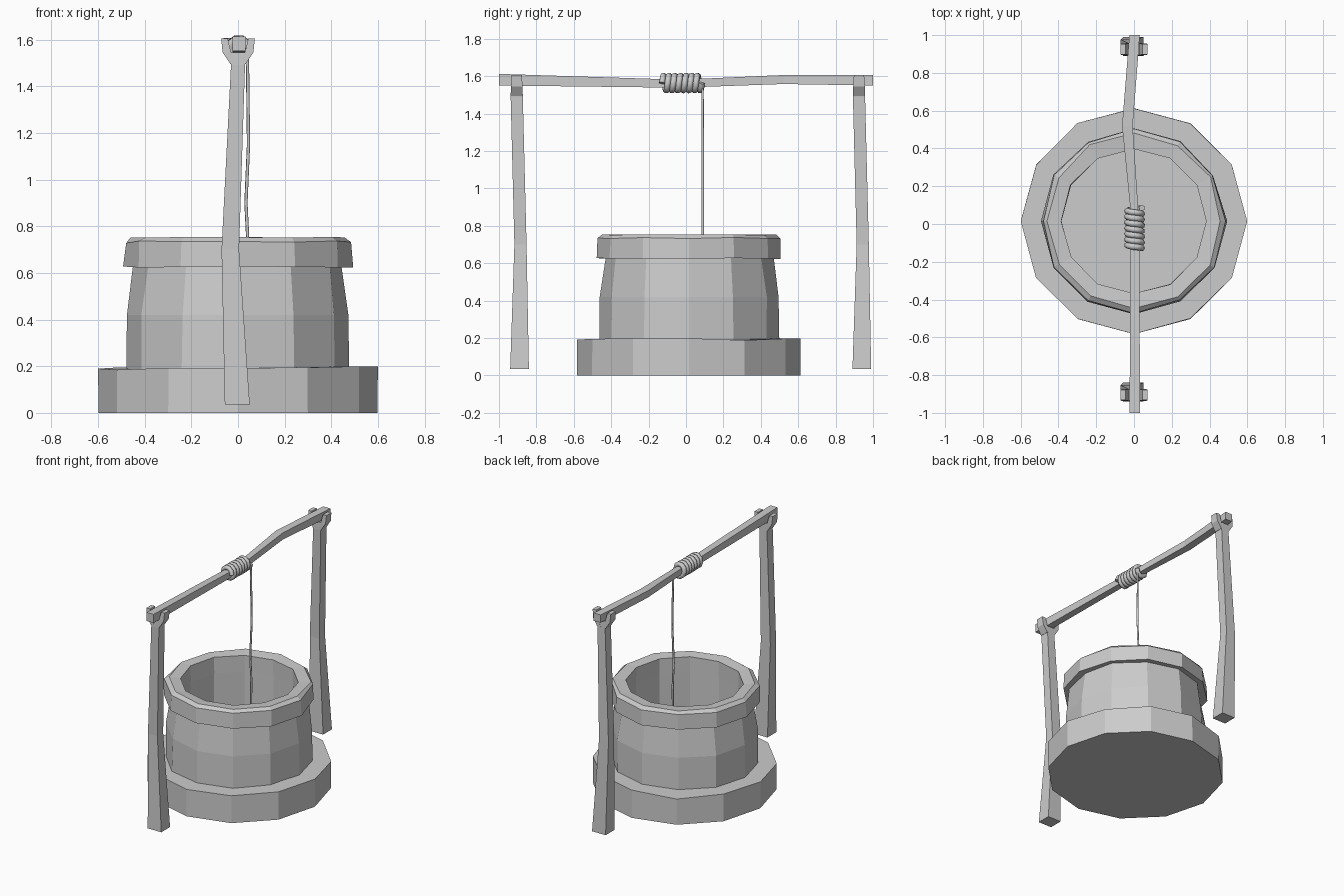
import bpy, bmesh, math, random
from mathutils import Vector

if "Cube" in bpy.data.objects:
    bpy.data.objects.remove(bpy.data.objects["Cube"])

random.seed(4)
SIDES = 12
CY = 0.015  # the stonework sits slightly behind the origin


def finish(name, bm):
    bmesh.ops.recalc_face_normals(bm, faces=bm.faces)
    me = bpy.data.meshes.new(name)
    bm.to_mesh(me)
    bm.free()
    ob = bpy.data.objects.new(name, me)
    bpy.context.collection.objects.link(ob)
    return ob


def skin(bm, rings, cap=True, loop=False):
    """Join successive vertex rings with quads."""
    n = len(rings[0])
    pairs = list(zip(rings, rings[1:]))
    if loop:
        pairs.append((rings[-1], rings[0]))
    for a, b in pairs:
        for i in range(n):
            j = (i + 1) % n
            bm.faces.new((a[i], a[j], b[j], b[i]))
    if cap and not loop:
        bm.faces.new(rings[0][::-1])
        bm.faces.new(rings[-1])


def lathe(name, profile, cap=True, loop=False):
    """Twelve-sided stone ring; each profile entry is radius, z, r jitter, z jitter."""
    bm = bmesh.new()
    rings = []
    for r, z, jr, jz in profile:
        ring = []
        for i in range(SIDES):
            a = 2 * math.pi * i / SIDES
            rr = r + random.uniform(-jr, jr)
            zz = z - random.uniform(0, jz)
            ring.append(bm.verts.new((rr * math.cos(a), CY + rr * math.sin(a), zz)))
        rings.append(ring)
    skin(bm, rings, cap, loop)
    return finish(name, bm)


def timber(name, stations, u, v):
    """Rectangular beam through stations (x, y, z, width along u, width along v)."""
    bm = bmesh.new()
    u, v = Vector(u), Vector(v)
    rings = []
    for x, y, z, w, d in stations:
        c = Vector((x, y, z))
        rings.append([bm.verts.new(c + u * (w * s / 2) + v * (d * t / 2))
                      for s, t in ((-1, -1), (1, -1), (1, 1), (-1, 1))])
    skin(bm, rings)
    return finish(name, bm)


def rope(name, points, radius):
    cu = bpy.data.curves.new(name, 'CURVE')
    cu.dimensions = '3D'
    cu.bevel_depth = radius
    cu.bevel_resolution = 1
    cu.use_fill_caps = True
    sp = cu.splines.new('POLY')
    sp.points.add(len(points) - 1)
    for p, co in zip(sp.points, points):
        p.co = (*co, 1)
    ob = bpy.data.objects.new(name, cu)
    bpy.context.collection.objects.link(ob)
    return ob


# Stone base
lathe("stone_base", [(0.598, 0, 0, 0), (0.597, 0.2, 0.003, 0.018)])

# Well wall, a hollow shaft resting on the base
lathe("well_wall", [(0.48, 0.18, 0.004, 0), (0.477, 0.42, 0.006, 0), (0.447, 0.64, 0.006, 0),
                    (0.386, 0.64, 0, 0), (0.386, 0.18, 0, 0)], loop=True)

# Stone rim with a chamfered outer edge
lathe("well_rim", [(0.488, 0.628, 0.006, 0.006), (0.485, 0.738, 0.006, 0.012),
                   (0.462, 0.754, 0.008, 0.003), (0.384, 0.748, 0.004, 0.004),
                   (0.384, 0.63, 0, 0)], loop=True)

# Forked posts, front and back
X, Y, Z = (1, 0, 0), (0, 1, 0), (0, 0, 1)
for label, y in (("front", -0.89), ("back", 0.94)):
    timber(label + "_post", [(-0.003, y, 0.035, 0.107, 0.1),
                             (-0.033, y + 0.005, 0.7, 0.075, 0.065),
                             (0.0, y - 0.015, 1.49, 0.06, 0.065),
                             (0.0, y - 0.015, 1.545, 0.085, 0.06)], X, Y)
    for side, s in (("left", -1), ("right", 1)):
        timber(f"{label}_fork_{side}", [(s * 0.018, y - 0.015, 1.495, 0.03, 0.065),
                                        (s * 0.048, y - 0.015, 1.545, 0.036, 0.062),
                                        (s * 0.058, y - 0.015, 1.605, 0.028, 0.055)], X, Y)

# Crooked crossbeam
timber("crossbeam", [(0.004, -1.0, 1.581, 0.055, 0.062),
                     (0.005, -0.14, 1.562, 0.048, 0.045),
                     (0.0, 0.1, 1.565, 0.042, 0.044),
                     (-0.035, 0.52, 1.582, 0.056, 0.048),
                     (0.003, 1.0, 1.578, 0.055, 0.056)], X, Z)

# Rope wound round the beam
turns, steps = 7, 10
coil = []
for i in range(turns * steps + 1):
    t = i / (turns * steps)
    a = 2 * math.pi * i / steps
    coil.append((0.003 + 0.039 * math.cos(a), -0.128 + 0.212 * t, 1.563 + 0.041 * math.sin(a)))
rope("rope_coil", coil, 0.017)

# Rope hanging into the well
rope("hanging_rope", [(0.04, 0.088, 1.56), (0.045, 0.09, 1.15), (0.034, 0.09, 0.9),
                      (0.042, 0.09, 0.74), (0.04, 0.09, 0.2)], 0.007)
